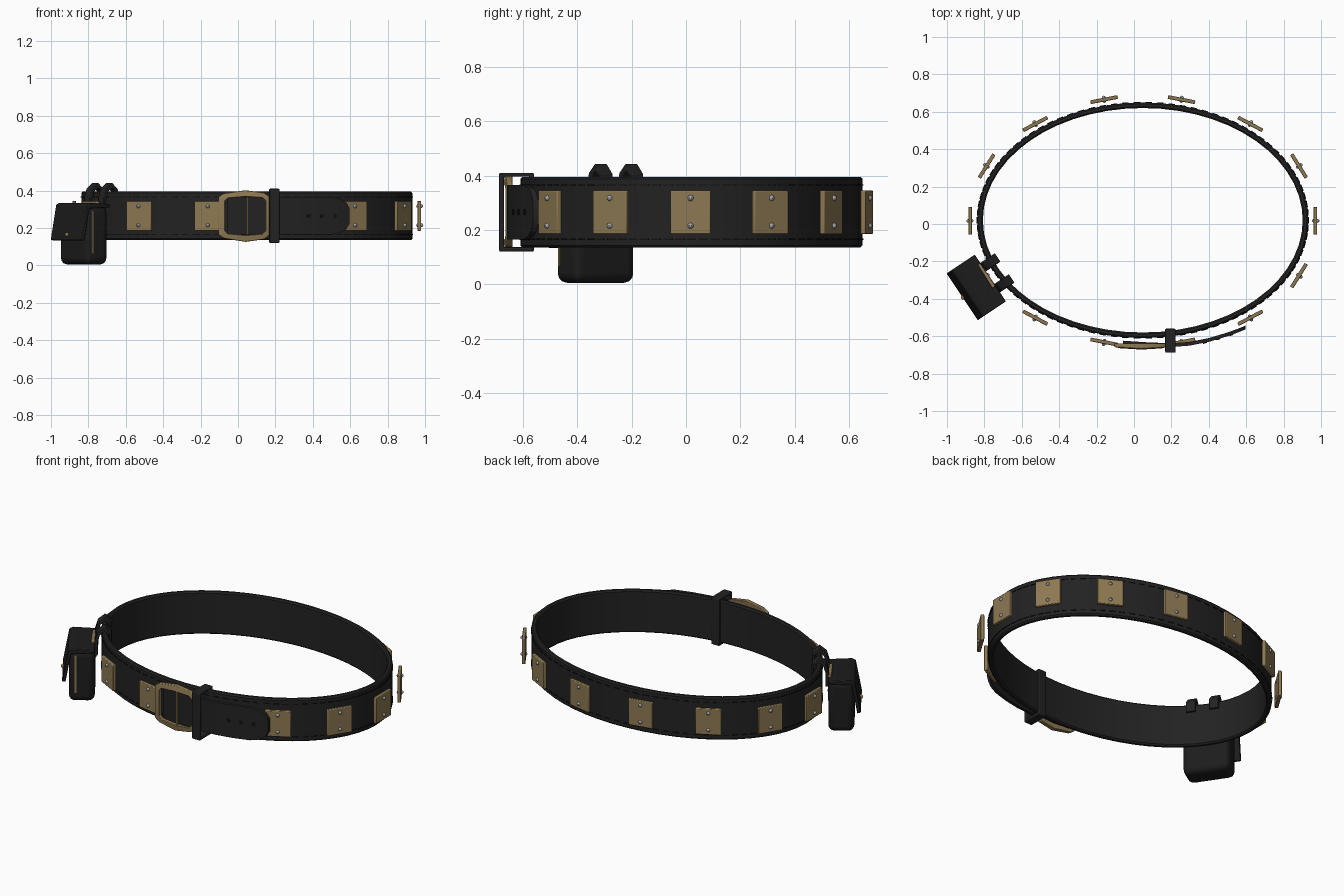
import bpy, bmesh, math
from mathutils import Matrix, Vector

if "Cube" in bpy.data.objects:
    bpy.data.objects.remove(bpy.data.objects["Cube"])

CX, CY, A, B = 0.047, 0.02, 0.885, 0.63   # belt ellipse
Z0, Z1 = 0.135, 0.395


def material(name, rgb):
    m = bpy.data.materials.new(name)
    m.diffuse_color = (*rgb, 1)
    m.use_nodes = True
    m.node_tree.nodes["Principled BSDF"].inputs["Base Color"].default_value = m.diffuse_color
    return m


LEATHER = material("black leather", (0.016, 0.016, 0.016))
POUCH = material("pouch leather", (0.012, 0.012, 0.012))
BRASS = material("aged brass", (0.27, 0.19, 0.085))
STEEL = material("steel", (0.35, 0.36, 0.38))
DARK = material("stitch black", (0.006, 0.006, 0.006))


def finish(name, bm, mat, matrix=Matrix(), bevel=0, angle=40, segments=2):
    bmesh.ops.recalc_face_normals(bm, faces=bm.faces)
    me = bpy.data.meshes.new(name)
    bm.to_mesh(me)
    bm.free()
    me.materials.append(mat)
    ob = bpy.data.objects.new(name, me)
    bpy.context.collection.objects.link(ob)
    ob.matrix_world = matrix
    if bevel:
        mod = ob.modifiers.new("rounded edges", 'BEVEL')
        mod.width, mod.segments = bevel, segments
    bpy.ops.object.select_all(action='DESELECT')
    ob.select_set(True)
    bpy.context.view_layer.objects.active = ob
    bpy.ops.object.shade_smooth_by_angle(angle=math.radians(angle))
    return ob


def box(name, centre, size, mat, matrix=Matrix(), bevel=0, segments=2):
    bm = bmesh.new()
    bmesh.ops.create_cube(bm, size=1)
    bmesh.ops.scale(bm, vec=size, verts=bm.verts)
    bmesh.ops.translate(bm, vec=centre, verts=bm.verts)
    return finish(name, bm, mat, matrix, bevel, segments=segments)


def prism(name, points, axis, lo, hi, mat, matrix=Matrix(), bevel=0):
    """Extrude an outline along one axis (0 = x, 1 = y)."""
    bm = bmesh.new()
    def put(p, d):
        c = list(p)
        c.insert(axis, d)
        return bm.verts.new(c)
    face = bm.faces.new([put(p, lo) for p in points])
    new = bmesh.ops.extrude_face_region(bm, geom=[face])["geom"]
    shift = Vector((0, 0, 0))
    shift[axis] = hi - lo
    bmesh.ops.translate(bm, vec=shift, verts=[g for g in new if isinstance(g, bmesh.types.BMVert)])
    return finish(name, bm, mat, matrix, bevel)


def sweep(name, rings, mat, closed=True, bevel=0):
    """Join matching cross-sections into a tube, capped when open."""
    bm = bmesh.new()
    rows = [[bm.verts.new(p) for p in r] for r in rings]
    n, k = len(rows), len(rows[0])
    for i in range(n if closed else n - 1):
        a, b = rows[i], rows[(i + 1) % n]
        for j in range(k):
            bm.faces.new((a[j], a[(j + 1) % k], b[(j + 1) % k], b[j]))
    if not closed:
        bm.faces.new(rows[0])
        bm.faces.new(rows[-1])
    return finish(name, bm, mat, bevel=bevel)


def ellipse(t, off, z):
    return (CX + (A + off) * math.cos(t), CY + (B + off) * math.sin(t), z)


# Belt band with softened rims
section = [(-0.03, Z0 + .008), (-0.022, Z0), (-0.008, Z0), (0, Z0 + .008),
           (0, Z1 - .008), (-0.008, Z1), (-0.022, Z1), (-0.03, Z1 - .008)]
sweep("belt", [[ellipse(2 * math.pi * i / 56, o, z) for o, z in section] for i in range(56)], LEATHER)

# Stitch rows
bm = bmesh.new()
for z in (0.165, 0.365):
    for i in range(90):
        t = 2 * math.pi * i / 90
        tangent = math.atan2(B * math.cos(t), -A * math.sin(t))
        m = (Matrix.Translation(ellipse(t, 0, z)) @ Matrix.Rotation(tangent, 4, 'Z')
             @ Matrix.Diagonal((0.035, 0.006, 0.005, 1)))
        bmesh.ops.create_cube(bm, size=1, matrix=m)
finish("stitches", bm, DARK)

# Brass plates with two rivets each, mirrored round the belt
spots = [(0.9225, 0, 0), (0.835, 0.293, 32), (0.575, 0.518, 62), (0.207, 0.648, 79)]
for dx, dy, deg in spots:
    for sx in (1, -1):
        for sy in ((1, -1) if dy else (1,)):
            a = math.radians(deg)
            turn = math.atan2(sy * math.sin(a), sx * math.cos(a))
            m = Matrix.Translation((CX + sx * dx, 0.017 + sy * dy, 0.265)) @ Matrix.Rotation(turn, 4, 'Z')
            box("plate", (0, 0, 0), (0.02, 0.148, 0.16), BRASS, m, 0.004)
            bm = bmesh.new()
            for z in (-0.05, 0.052):
                bmesh.ops.create_uvsphere(bm, u_segments=10, v_segments=8, radius=1,
                    matrix=Matrix.Translation((0.002, 0, z)) @ Matrix.Diagonal((0.02, 0.012, 0.012, 1)))
            finish("plate_rivets", bm, STEEL, m)

# Belt tongue: bent strap with a rounded tip
path = [(-0.06, -0.634), (0.06, -0.642), (0.2, -0.648), (0.3, -0.64), (0.4, -0.62),
        (0.5, -0.59), (0.55, -0.572), (0.58, -0.56), (0.597, -0.553)]
half = [0.1] * 6 + [0.09, 0.07, 0.04]
sweep("tongue", [[(x, y - .01, .265 - h), (x, y - .01, .265 + h), (x, y + .01, .265 + h), (x, y + .01, .265 - h)]
                 for (x, y), h in zip(path, half)], LEATHER, closed=False)

# Tongue holes
for x, y in ((0.38, -0.635), (0.45, -0.616), (0.52, -0.594)):
    bm = bmesh.new()
    bmesh.ops.create_cone(bm, cap_ends=True, segments=12, radius1=0.011, radius2=0.011, depth=0.006)
    finish("tongue_hole", bm, DARK, Matrix.Translation((x, y, 0.265))
           @ Matrix.Rotation(math.radians(17), 4, 'Z') @ Matrix.Rotation(math.pi / 2, 4, 'X'))

# Buckle frame: eight-sided, thicker at mid width
outer = [(-0.105, .165), (-0.075, .145), (0.04, .126), (0.14, .14), (0.172, .165),
         (0.172, .365), (0.14, .388), (0.04, .402), (-0.075, .385), (-0.105, .365)]
inner = [(-0.07, .185), (-0.055, .17), (0.04, .162), (0.13, .168), (0.148, .185),
         (0.148, .345), (0.13, .362), (0.04, .368), (-0.055, .36), (-0.07, .345)]


def front(x):
    return -0.672 + 0.06 * abs(x - 0.04)


rings = []
for (ox, oz), (ix, iz) in zip(outer, inner):
    rings.append([(ox, front(ox) + .006, oz), (ix, front(ix), iz), (ix, -0.642, iz), (ox, -0.638, oz)])
sweep("buckle_frame", rings, BRASS, bevel=0.003)
box("buckle_pin", (0.05, -0.66, 0.265), (0.008, 0.01, 0.2), BRASS)

# Keeper loop round belt and tongue
yz = lambda y0, y1, z0, z1: [(y0, z0), (y1, z0), (y1, z1), (y0, z1)]
sweep("keeper_loop", [[(0.167, a, b), (0.222, a, b), (0.222, c, d), (0.167, c, d)]
                      for (a, b), (c, d) in zip(yz(-.688, -.56, .12, .41), yz(-.67, -.575, .136, .396))],
      LEATHER, bevel=0.005)

# Pouch frame: local x along its width, local y towards the belt
P = Matrix.Translation((-0.825, -0.333, 0)) @ Matrix.Rotation(math.radians(-56.3), 4, 'Z')
box("pouch_body", (0, 0, 0.16), (0.27, 0.145, 0.31), POUCH, P, 0.035, 4)

# Flap: lid with a front that hangs outwards
prism("pouch_flap", [(0.072, .31), (0.072, .328), (-0.055, .335), (-0.075, .325), (-0.11, .137),
                     (-0.09, .132), (-0.06, .305)], 0, -0.155, 0.145, POUCH, P, 0.004)

# Brass button and side strip
bm = bmesh.new()
bmesh.ops.create_uvsphere(bm, u_segments=10, v_segments=8, radius=0.012)
finish("pouch_button", bm, BRASS, P @ Matrix.Translation((0, -0.107, 0.165)))
box("pouch_strip", (0.136, -0.035, 0.18), (0.008, 0.01, 0.23), BRASS, P)

# Hanger straps hooked over the belt rim
hook = [(0.07, .27), (0.07, .36), (0.085, .41), (0.125, .443), (0.165, .405), (0.165, .34),
        (0.152, .34), (0.152, .398), (0.125, .415), (0.1, .395), (0.088, .35), (0.088, .27)]
for w in (-0.075, 0.06):
    prism("hanger_strap", hook, 0, w - 0.027, w + 0.027, LEATHER, P, 0.003)
